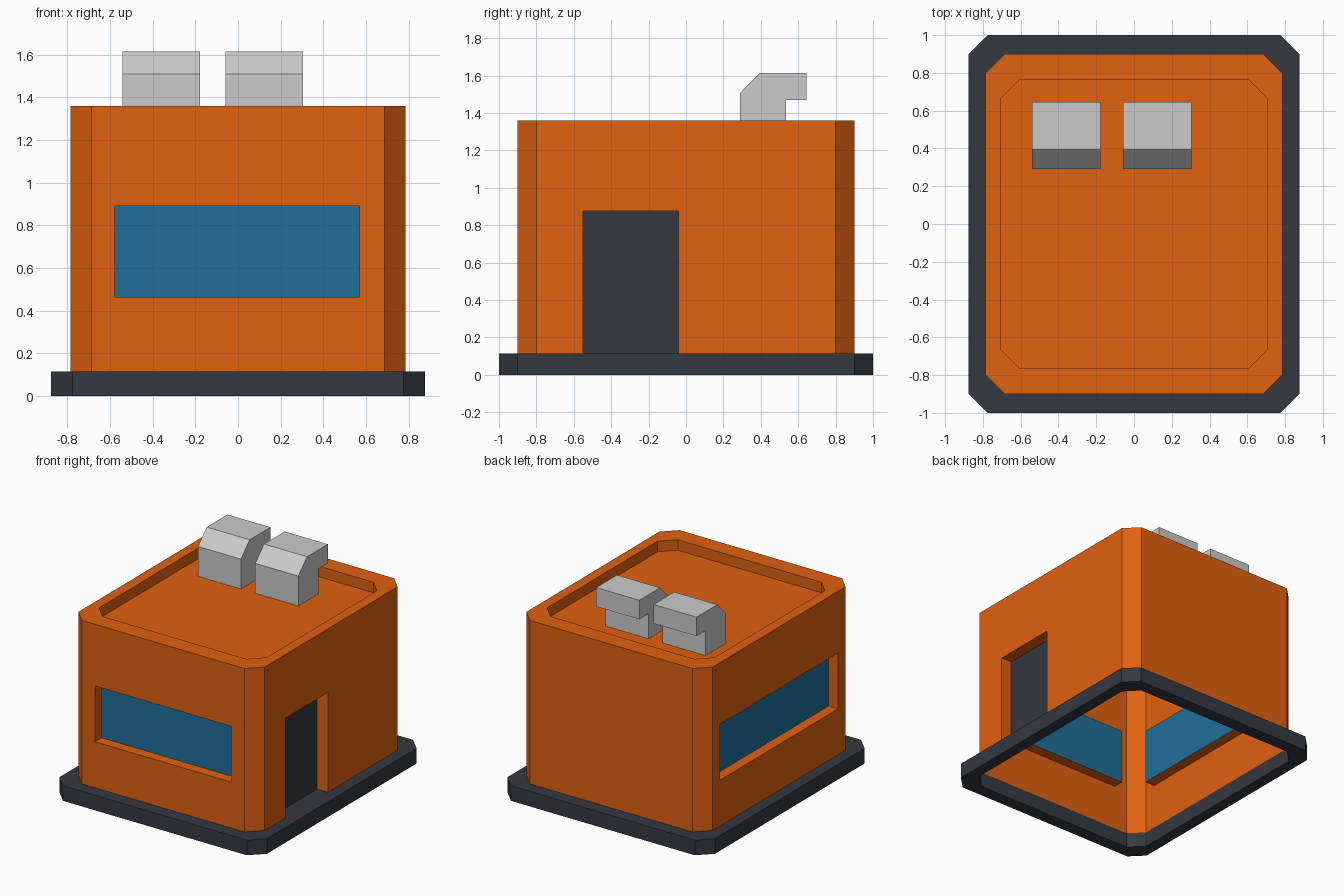
import bpy, bmesh
from mathutils import Vector

if "Cube" in bpy.data.objects:
    bpy.data.objects.remove(bpy.data.objects["Cube"])


def material(name, color):
    m = bpy.data.materials.new(name)
    m.diffuse_color = (*color, 1)
    m.use_nodes = True
    m.node_tree.nodes["Principled BSDF"].inputs["Base Color"].default_value = m.diffuse_color
    return m


ORANGE = material("orange_wall", (0.75, 0.12, 0.005))
DARK = material("dark_trim", (0.035, 0.041, 0.052))
BLUE = material("blue_glass", (0.014, 0.16, 0.32))


def part(name, faces, mat=None):
    """Weld a list of polygons into one flat-shaded object."""
    bm = bmesh.new()
    for pts in faces:
        f = bm.faces.new([bm.verts.new(p) for p in pts])
        if f.calc_area() < 1e-6:
            bm.faces.remove(f)
    bmesh.ops.remove_doubles(bm, verts=bm.verts[:], dist=1e-5)
    bmesh.ops.delete(bm, geom=[v for v in bm.verts if not v.link_faces], context='VERTS')
    me = bpy.data.meshes.new(name)
    bm.to_mesh(me)
    bm.free()
    if mat:
        me.materials.append(mat)
    ob = bpy.data.objects.new(name, me)
    bpy.context.collection.objects.link(ob)
    return ob


def octagon(hx, hy, z, c=0.1):
    """Rectangle with cut corners, counter-clockwise from the front right."""
    return [Vector((x, y, z)) for x, y in (
        (hx - c, -hy), (hx, c - hy), (hx, hy - c), (hx - c, hy),
        (c - hx, hy), (-hx, hy - c), (-hx, c - hy), (c - hx, -hy))]


def bridge(a, b, closed=True):
    n = len(a)
    return [[a[k], a[(k + 1) % n], b[(k + 1) % n], b[k]]
            for k in range(n if closed else n - 1)]


BASE_Z, TOP_Z, FLOOR_Z = 0.115, 1.36, 1.28
HX, HY = 0.785, 0.9

# Base: a ring, open underneath the body
loops = [octagon(0.875, 1, 0), octagon(0.875, 1, BASE_Z),
         octagon(HX, HY, BASE_Z), octagon(HX, HY, 0)]
base = []
for k in range(4):
    base += bridge(loops[k], loops[(k + 1) % 4])
part("base", base, DARK)

# Openings by wall index: name, material, from, to, bottom, top, depth
openings = {
    7: ("front_window", BLUE, -0.575, 0.57, 0.465, 0.89, 0.08),
    5: ("left_window", BLUE, -0.71, 0.71, 0.465, 0.89, 0.08),
    1: ("door", DARK, -0.55, -0.04, BASE_Z, 0.875, 0.09),
}

# Body: single-skin walls with recessed openings
low, high = octagon(HX, HY, BASE_Z), octagon(HX, HY, TOP_Z)
body = []
for i in range(8):
    j = (i + 1) % 8
    wall = [low[i], low[j], high[j], high[i]]
    if i not in openings:
        body.append(wall)
        continue
    name, mat, u0, u1, z0, z1, depth = openings[i]
    mid = (low[i] + low[j]) / 2
    along = (low[j] - low[i]).normalized()
    inward = Vector((0, 0, 1)).cross(along)
    hole = [mid + along * u + Vector((0, 0, z - BASE_Z))
            for u, z in ((u0, z0), (u1, z0), (u1, z1), (u0, z1))]
    panel = [p + inward * depth for p in hole]
    body += bridge(wall, hole)
    reveal = bridge(hole, panel)
    # The door's threshold is dark, window sills are orange
    threshold = [reveal.pop(0)] if z0 == BASE_Z else []
    body += reveal
    part(name, [panel] + threshold, mat)

# Sunken roof with a raised rim
rim, floor = octagon(0.705, 0.765, TOP_Z), octagon(0.705, 0.765, FLOOR_Z)
body += bridge(high, rim) + bridge(rim, floor) + [floor]
part("body", body, ORANGE)

# Roof vents: hooded profile extruded along x
profile = [(0.535, FLOOR_Z), (0.535, 1.47), (0.645, 1.47), (0.645, 1.615),
           (0.395, 1.615), (0.29, 1.508), (0.29, FLOOR_Z)]
for name, x0, x1 in (("left_vent", -0.54, -0.178), ("right_vent", -0.058, 0.305)):
    a = [Vector((x0, y, z)) for y, z in profile]
    b = [Vector((x1, y, z)) for y, z in profile]
    part(name, bridge(a, b, closed=False) + [a[::-1], b])
